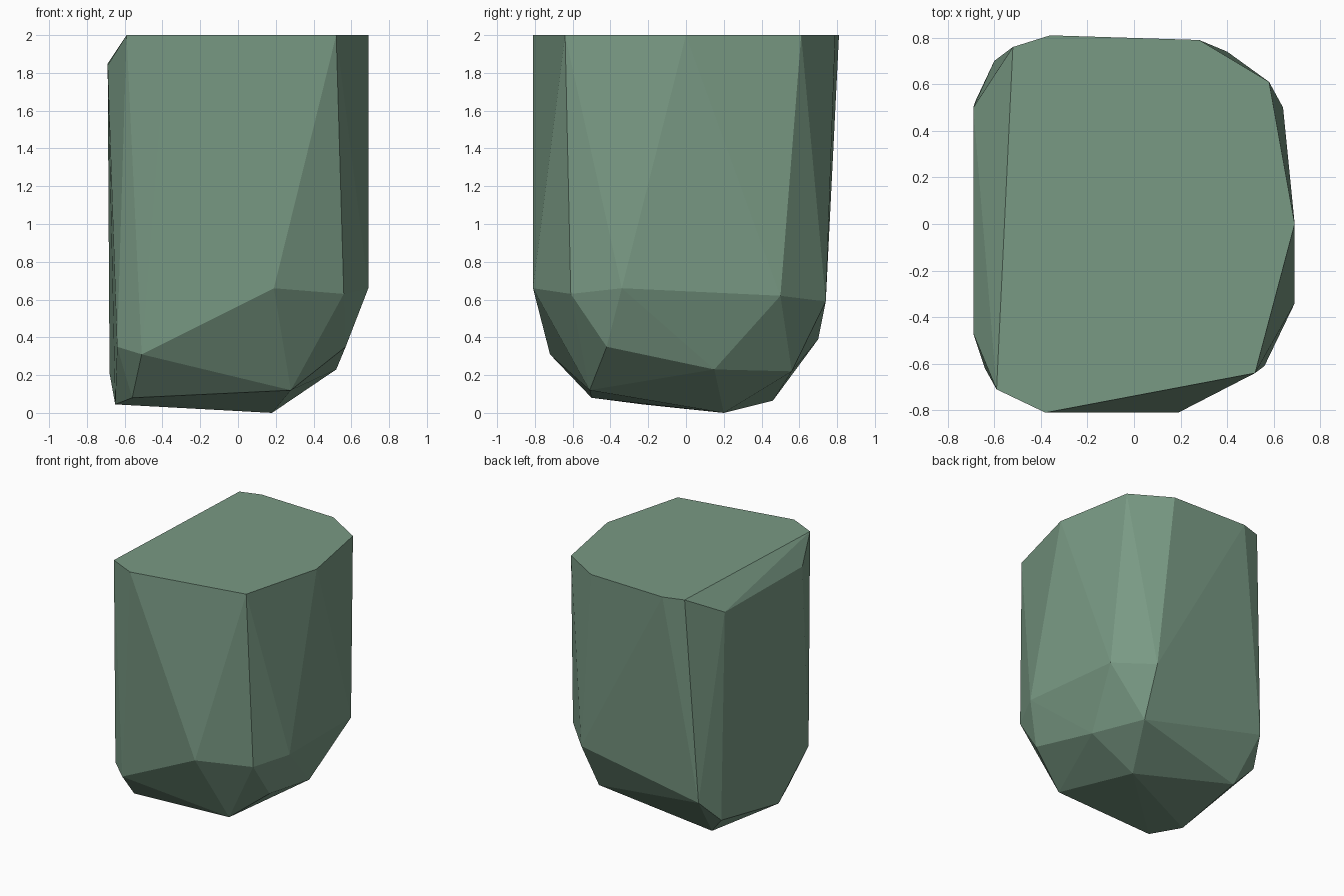
import bpy
import bmesh

# Remove the default cube
default_cube = bpy.data.objects.get("Cube")
if default_cube:
    bpy.data.objects.remove(default_cube, do_unlink=True)


def make_material(name, colour):
    material = bpy.data.materials.new(name)
    material.use_nodes = True
    material.diffuse_color = colour
    shader = next(node for node in material.node_tree.nodes
                  if node.type == "BSDF_PRINCIPLED")
    shader.inputs["Base Color"].default_value = colour
    shader.inputs["Roughness"].default_value = 0.9
    return material


def make_hull(name, corners, material):
    """Wrap a flat-shaded convex skin around the corner points."""
    hull = bmesh.new()
    for corner in corners:
        hull.verts.new(corner)
    result = bmesh.ops.convex_hull(hull, input=hull.verts[:])
    unused = [item for item in result["geom_interior"]
              if isinstance(item, bmesh.types.BMVert)]
    bmesh.ops.delete(hull, geom=unused, context="VERTS")
    bmesh.ops.recalc_face_normals(hull, faces=hull.faces[:])
    mesh = bpy.data.meshes.new(name)
    hull.to_mesh(mesh)
    hull.free()
    mesh.materials.append(material)
    rock = bpy.data.objects.new(name, mesh)
    bpy.context.collection.objects.link(rock)
    return rock


# Rim of the flat top, running round from the front
top_height = 2.0
top_outline = [
    (-.38, -.81), (.52, -.64), (.69, 0), (.58, .61),
    (.28, .79), (-.36, .81), (-.52, .76), (-.59, -.71),
]
top_rim = [(x, y, top_height) for x, y in top_outline]

# Chipped edge along one side of the top
chipped_edge = [(-.69, .5, 1.85), (-.69, -.47, 1.84)]

# Shoulder where the upright sides turn inwards
shoulder = [
    (.19, -.81, .66), (.56, -.61, .63), (.69, -.34, .66),
    (.64, .5, .62), (.4, .74, .59), (-.6, .7, .39),
    (-.68, .53, .21), (-.64, -.62, .35), (-.51, -.72, .31),
]

# Tapered underside
underside = [
    (.57, -.42, .35), (.52, .15, .23), (.37, .56, .22),
    (.28, -.51, .12), (-.56, -.5, .08), (-.65, -.23, .045),
    (-.55, .46, .065), (.18, .2, 0),
]

mossy_green = make_material("mossy_green", (.19, .32, .23, 1))
make_hull("rock", top_rim + chipped_edge + shoulder + underside, mossy_green)
